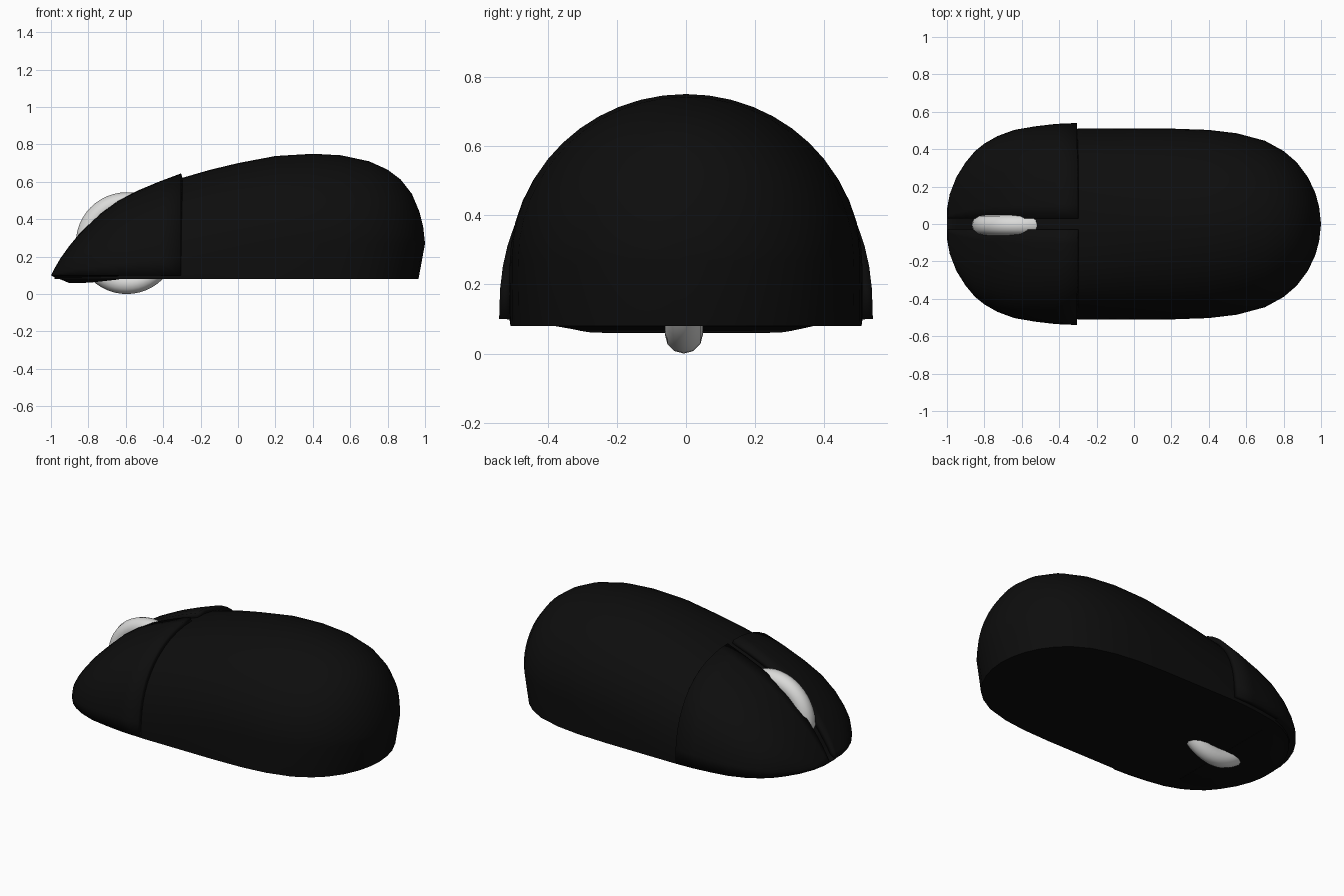
import bpy, bmesh, math

cube = bpy.data.objects.get("Cube")
if cube:
    bpy.data.objects.remove(cube)


def material(name, rgb):
    m = bpy.data.materials.new(name)
    m.use_nodes = True
    m.diffuse_color = (*rgb, 1)
    m.node_tree.nodes["Principled BSDF"].inputs["Base Color"].default_value = (*rgb, 1)
    return m


BLACK = material("matte black", (0.004, 0.004, 0.004))
GREY = material("light grey", (0.7, 0.7, 0.69))


def finish(obj, mat, angle=40):
    obj.data.materials.append(mat)
    bpy.ops.object.select_all(action='DESELECT')
    obj.select_set(True)
    bpy.context.view_layer.objects.active = obj
    bpy.ops.object.shade_smooth_by_angle(angle=math.radians(angle))
    return obj


def loft(name, rows, closed=False, caps=False, flip=False, fix=False):
    """Skin rows of equally many points."""
    bm = bmesh.new()
    grid = [[bm.verts.new(p) for p in row] for row in rows]
    n = len(rows[0])
    for a, b in zip(grid, grid[1:]):
        for j in range(n if closed else n - 1):
            k = (j + 1) % n
            quad = [a[j], a[k], b[k], b[j]]
            bm.faces.new(quad[::-1] if flip else quad)
    if caps:
        bm.faces.new(grid[0])
        bm.faces.new(grid[-1])
    bmesh.ops.remove_doubles(bm, verts=bm.verts, dist=0.0005)
    if fix:
        bmesh.ops.recalc_face_normals(bm, faces=bm.faces)
    me = bpy.data.meshes.new(name)
    bm.to_mesh(me)
    bm.free()
    obj = bpy.data.objects.new(name, me)
    bpy.context.collection.objects.link(obj)
    return obj


def arc(x, w, top, mid, power, start, end, steps):
    """Superellipse cross-section above the height mid."""
    pts = []
    for i in range(steps + 1):
        t = start + (end - start) * i / steps
        c, s = math.cos(t), max(math.sin(t), 0)
        y = math.copysign(w * abs(c) ** (2 / power), c)
        pts.append((x, y, mid + (top - mid) * s ** (2 / power)))
    return pts


# Nose stations: x, half width, top height
NOSE = [(-1, .08, .1), (-.985, .16, .13), (-.95, .25, .19), (-.9, .33, .26),
        (-.85, .39, .32), (-.8, .43, .37), (-.73, .47, .435), (-.64, .503, .5),
        (-.53, .522, .556), (-.42, .535, .602), (-.305, .54, .645)]
# Rear stations: x, half width, top height, widest height, roundness
REAR = [(-.15, .51, .664, .14, 2.3), (0, .51, .70, .2, 2.15), (.2, .51, .738, .25, 2.05),
        (.4, .503, .75, .27, 2), (.55, .485, .742, .27, 2), (.7, .445, .71, .27, 2),
        (.8, .39, .665, .27, 2), (.87, .33, .612, .27, 2), (.93, .25, .535, .27, 2),
        (.97, .165, .44, .27, 2), (.99, .09, .36, .27, 2), (1, 0, .27, .27, 2)]

# Body: lofted dome with a slightly tucked-in flat base
stations = [(x + .02, w - .03, max(h - .02, .101), .1, 2.4) for x, w, h in NOSE] + REAR
rows = []
for x, w, top, mid, power in stations:
    bx = x * .965 if x > 0 else x
    ring = arc(x, w, top, mid, power, 0, math.pi, 24)
    rows.append([(bx, w * .995, .08)] + ring + [(bx, -w * .995, .08)])
finish(loft("body", rows, closed=True, caps=False, fix=True), BLACK)

# Two click buttons: raised shells with a channel between them
GAP, POWER = .03, 2.4
for side, name in ((1, "left_button"), (-1, "right_button")):
    rows = []
    for x, w, top in NOSE:
        end = math.acos((GAP / w) ** (POWER / 2))
        ring = arc(x, w, top, .1, POWER, 0, end, 14)
        rows.append([(px, py * side, pz) for px, py, pz in ring])
    button = loft(name, rows, flip=(side < 0))
    shell = button.modifiers.new("thickness", 'SOLIDIFY')
    shell.thickness = .03
    shell.offset = -1
    finish(button, BLACK)

# Lip under the nose
rows = []
for x, w, top in NOSE[:8]:
    ix = -.62 + (x + .62) * .75
    iz = .06 + .02 * min(max((ix + .8) / .18, 0), 1)
    rows.append([(x, w * .98, .1), (ix, w * .7, iz), (ix, -w * .7, iz), (x, -w * .98, .1)])
finish(loft("nose_underside", rows, closed=True, caps=True, fix=True), BLACK)

# Scroll wheel poking out above and below
bpy.ops.mesh.primitive_torus_add(major_radius=.217, minor_radius=.055, major_segments=48,
                                 minor_segments=12, location=(-.595, -.006, .272),
                                 rotation=(math.pi / 2, 0, 0))
wheel = bpy.context.object
wheel.name = "scroll_wheel"
finish(wheel, GREY, 60)
